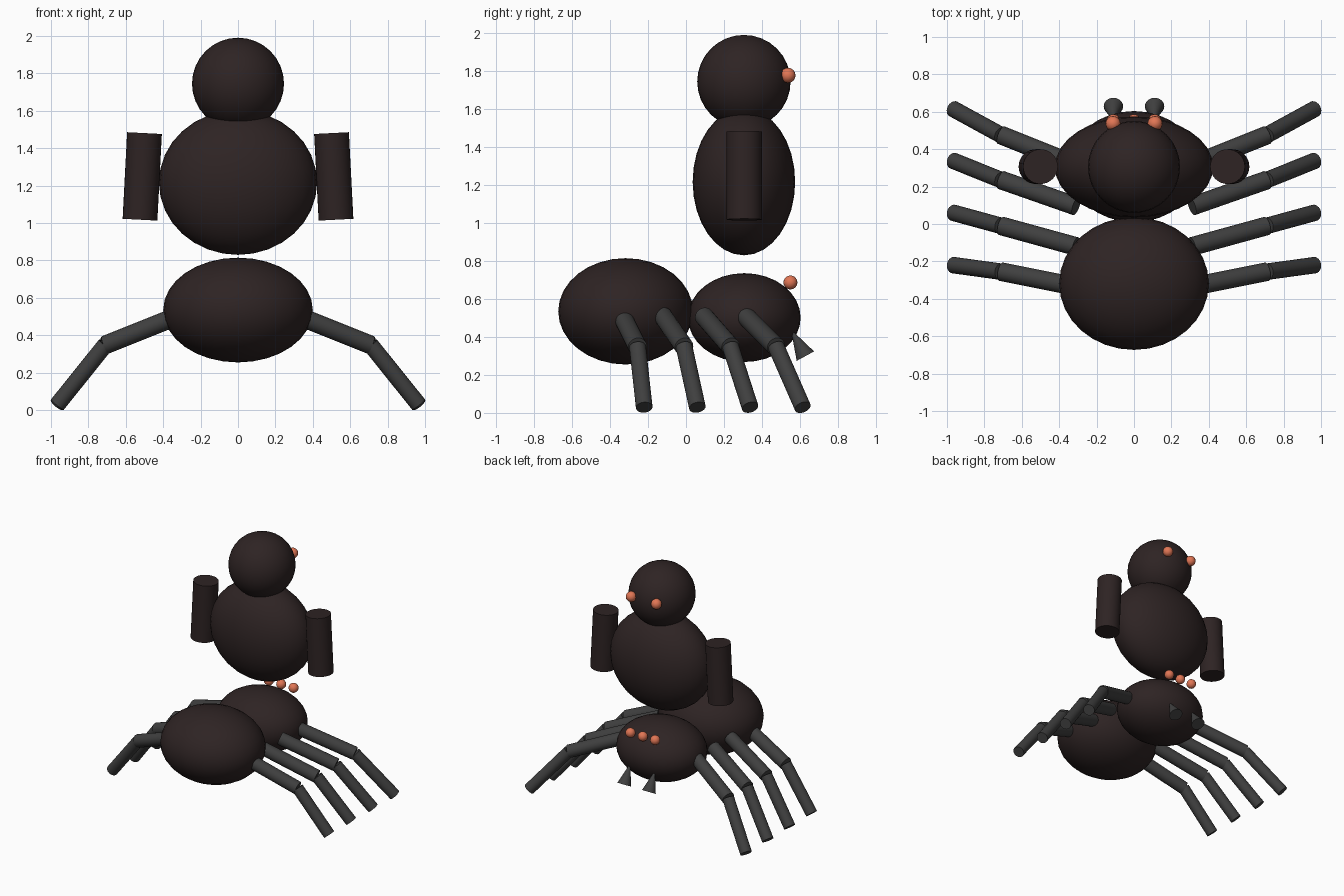
import bpy, math
from mathutils import Vector

if "Cube" in bpy.data.objects:
    bpy.data.objects.remove(bpy.data.objects["Cube"])


def material(name, rgb):
    m = bpy.data.materials.new(name)
    m.diffuse_color = (*rgb, 1)
    m.use_nodes = True
    m.node_tree.nodes["Principled BSDF"].inputs["Base Color"].default_value = m.diffuse_color
    return m


BROWN = material("dark brown", (0.027, 0.017, 0.017))
GREY = material("dark grey", (0.05, 0.05, 0.05))
ORANGE = material("orange red", (0.75, 0.18, 0.09))


def finish(name, mat):
    ob = bpy.context.object
    ob.name = name
    ob.data.materials.append(mat)
    bpy.ops.object.transform_apply(location=False, rotation=True, scale=True)
    bpy.ops.object.shade_smooth_by_angle(angle=math.radians(40))
    return ob


def ball(name, centre, radii, mat, seg=32):
    bpy.ops.mesh.primitive_uv_sphere_add(segments=seg, ring_count=seg // 2,
                                         radius=1, location=centre)
    bpy.context.object.scale = radii
    return finish(name, mat)


def tube(name, a, b, r1, r2, mat, sides=24):
    # cylinder or cone from point a to point b
    a, b = Vector(a), Vector(b)
    d = b - a
    bpy.ops.mesh.primitive_cone_add(vertices=sides, radius1=r1, radius2=r2,
                                    depth=d.length, location=(a + b) / 2,
                                    rotation=d.to_track_quat('Z', 'Y').to_euler())
    return finish(name, mat)


# spider body and upright upper body
ball("abdomen", (0, -0.318, 0.535), (0.40, 0.355, 0.28), BROWN)
ball("thorax", (0, 0.307, 0.502), (0.35, 0.297, 0.234), BROWN)
ball("torso", (0, 0.305, 1.217), (0.423, 0.27, 0.387), BROWN)
ball("head", (0, 0.305, 1.745), (0.246, 0.246, 0.246), BROWN)

# lower row of eyes
for i, x in enumerate((-0.11, 0, 0.11)):
    ball(f"lower_eye_{i + 1}", (x, 0.55, 0.687), (0.037,) * 3, ORANGE, 16)

# hip, knee and foot y positions from the front leg pair to the last
LEGS = [(0.315, 0.475, 0.615), (0.095, 0.235, 0.338),
        (-0.12, -0.01, 0.06), (-0.335, -0.255, -0.22)]

for side, s in (("left", -1), ("right", 1)):
    ball(f"{side}_head_eye", (s * 0.112, 0.537, 1.778), (0.04,) * 3, ORANGE, 16)
    tube(f"{side}_arm", (s * 0.524, 0.307, 1.018), (s * 0.50, 0.307, 1.481),
         0.093, 0.093, BROWN, 32)
    # fang, wide end down
    tube(f"{side}_fang", (s * 0.11, 0.629, 0.299), (s * 0.11, 0.558, 0.43),
         0.052, 0.004, GREY)
    for i, (hip, knee, foot) in enumerate(LEGS):
        k = (s * 0.71, knee, 0.348)
        tube(f"{side}_upper_leg_{i + 1}", (s * 0.31, hip, 0.508), k, 0.05, 0.05, GREY)
        tube(f"{side}_lower_leg_{i + 1}", k, (s * 0.966, foot, 0.029), 0.044, 0.044, GREY)
